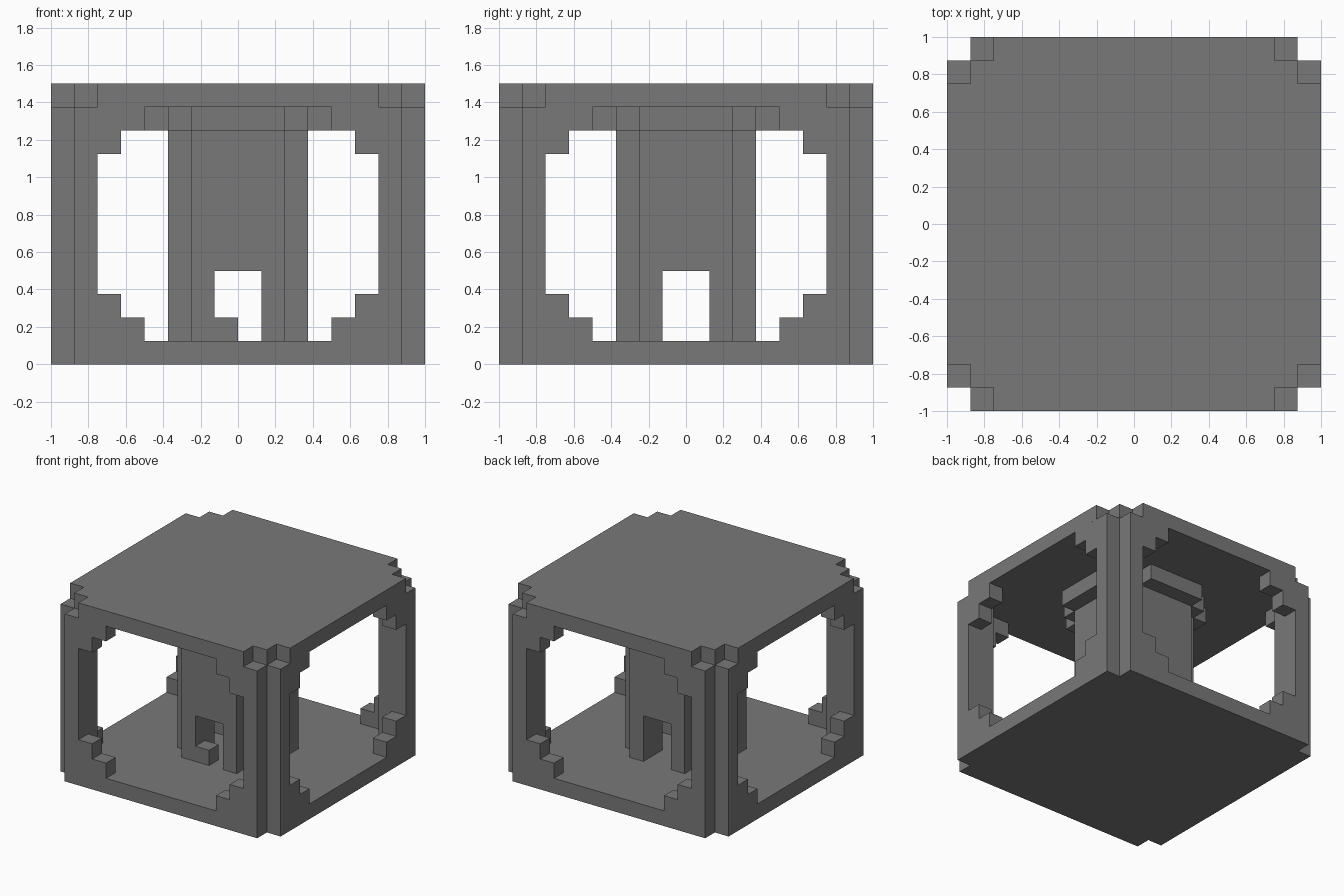
import bpy
import bmesh
from math import pi
from mathutils import Matrix, Vector

cube = bpy.data.objects.get("Cube")
if cube:
    bpy.data.objects.remove(cube, do_unlink=True)

U = 0.125          # one block
TOP = 12 * U       # overall height

stone = bpy.data.materials.new("stone_grey")
stone.use_nodes = True
GREY = (0.19, 0.19, 0.19, 1)
stone.diffuse_color = GREY
bsdf = stone.node_tree.nodes["Principled BSDF"]
bsdf.inputs["Base Color"].default_value = GREY
bsdf.inputs["Roughness"].default_value = 0.9


def prism(name, outline, low, high, transform=Matrix()):
    """Extrude an outline given in blocks from low to high, then transform it."""
    bm = bmesh.new()
    face = bm.faces.new([bm.verts.new((x * U, y * U, low * U)) for x, y in outline])
    moved = bmesh.ops.extrude_face_region(bm, geom=[face])["geom"]
    verts = [g for g in moved if isinstance(g, bmesh.types.BMVert)]
    bmesh.ops.translate(bm, verts=verts, vec=Vector((0, 0, (high - low) * U)))
    bm.transform(transform)
    bmesh.ops.recalc_face_normals(bm, faces=bm.faces)
    mesh = bpy.data.meshes.new(name)
    bm.to_mesh(mesh)
    bm.free()
    mesh.materials.append(stone)
    obj = bpy.data.objects.new(name, mesh)
    bpy.context.collection.objects.link(obj)
    return obj


def stairs(corners):
    """Stepped quarter line through the given outer corners."""
    line = [corners[0]]
    for a, b in zip(corners, corners[1:]):
        line += [(b[0], a[1]), b]
    return line


def stepped(corners):
    """Full footprint mirrored from a stepped quarter."""
    q = stairs(corners)
    r = q[::-1]
    return (q + [(-x, y) for x, y in r] + [(-x, -y) for x, y in q]
            + [(x, -y) for x, y in r])


# Floor and roof with notched corners
prism("floor", stepped([(8, 7), (7, 8)]), 0, 1)
prism("roof", stepped([(8, 6), (7, 7), (6, 8)]), 11, 12)

# Central column and its wider cap
prism("column", stepped([(3, 2), (2, 3)]), 4, 10)
prism("column_cap", stepped([(4, 2), (3, 3), (2, 4)]), 10, 11)

# Corner posts, and column legs that leave a crossing passage between them
post = [(6, 6), (8, 6), (8, 7), (7, 7), (7, 8), (6, 8)]
leg = [(1, 1), (3, 1), (3, 2), (2, 2), (2, 3), (1, 3)]
for i in range(4):
    turn = Matrix.Rotation(i * pi / 2, 4, "Z")
    prism(f"corner_post_{i + 1}", post, 1, 11, turn)
    prism(f"column_leg_{i + 1}", leg, 1, 4, turn)

# Stepped brackets in the corners of each window opening
bracket = [(6, 1), (4, 1), (4, 2), (5, 2), (5, 3), (6, 3)]
stand = Matrix.Rotation(pi / 2, 4, "X")      # outline y becomes z, depth becomes -y
mirror = Matrix.Diagonal((-1, 1, 1, 1))
flip = Matrix.Translation((0, 0, TOP)) @ Matrix.Diagonal((1, 1, -1, 1))
for i, side in enumerate(("front", "left", "back", "right")):
    turn = Matrix.Rotation(i * pi / 2, 4, "Z")
    for end, m in (("a", Matrix()), ("b", mirror)):
        prism(f"{side}_lower_bracket_{end}", bracket, 7, 8, turn @ m @ stand)
        prism(f"{side}_upper_bracket_{end}", bracket, 7, 8, turn @ flip @ m @ stand)

# Single block in the front doorway
prism("doorway_block", [(-1, -3), (0, -3), (0, -2), (-1, -2)], 1, 2)
